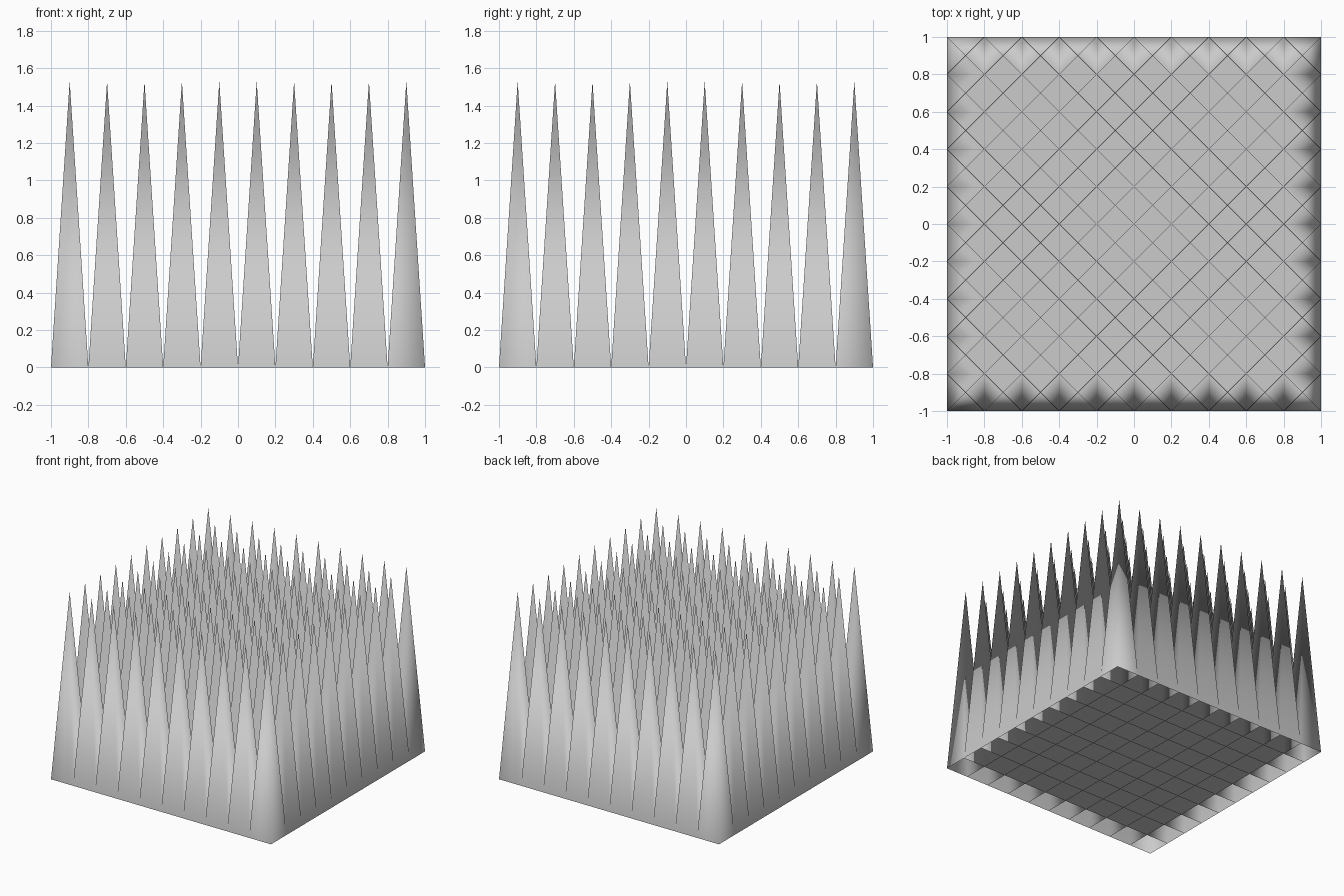
import bpy, bmesh

if "Cube" in bpy.data.objects:
    bpy.data.objects.remove(bpy.data.objects["Cube"])

N = 10          # spikes per side
HEIGHT = 1.53   # spike height

# Flat sheet of square cells
bm = bmesh.new()
bmesh.ops.create_grid(bm, x_segments=N, y_segments=N, size=1)

# Pull the centre of every cell up into a hollow four-sided spike, open underneath
tips = bmesh.ops.poke(bm, faces=bm.faces[:])["verts"]
for v in tips:
    v.co.z = HEIGHT

# Fully smooth shading
for f in bm.faces:
    f.smooth = True

mesh = bpy.data.meshes.new("spike_bed")
bm.to_mesh(mesh)
bm.free()
bpy.context.collection.objects.link(bpy.data.objects.new("spike_bed", mesh))
